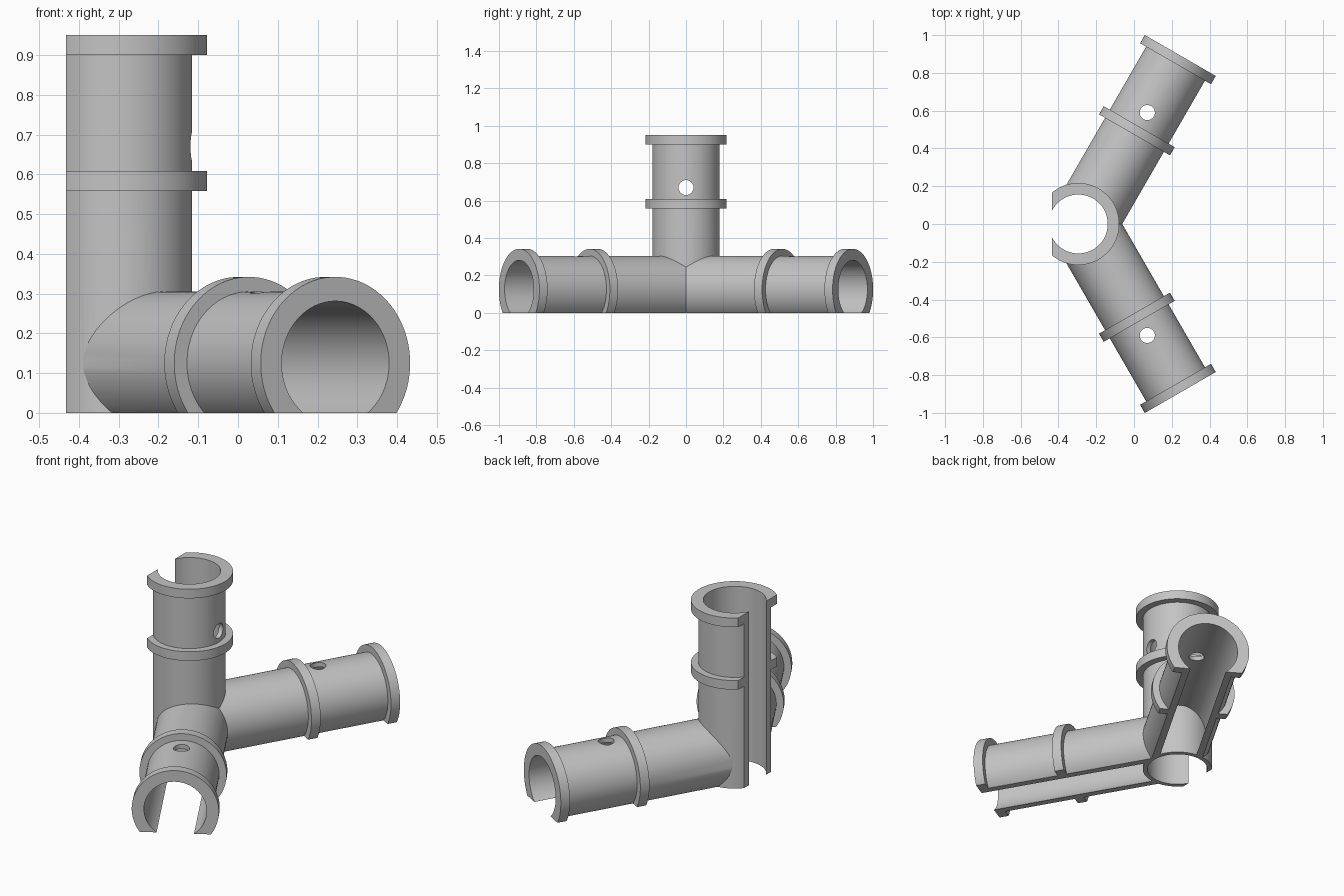
import bpy, bmesh, math
from mathutils import Matrix, Vector

cube = bpy.data.objects.get("Cube")
if cube:
    bpy.data.objects.remove(cube, do_unlink=True)

TUBE, FLANGE, BORE, HOLE, RIM = 0.18, 0.217, 0.156, 0.04, 0.05
POST_X, JOINT_X, AXIS_Z = -0.295, -0.27, 0.125
POST_TOP, ARM_LEN = 0.95, 1.03
SEGMENTS = 72

grey = bpy.data.materials.new("plain_grey")
grey.use_nodes = True
colour = (0.55, 0.55, 0.55, 1)
grey.diffuse_color = colour
grey.node_tree.nodes["Principled BSDF"].inputs["Base Color"].default_value = colour


def make(name, bm):
    bmesh.ops.recalc_face_normals(bm, faces=bm.faces)
    mesh = bpy.data.meshes.new(name)
    bm.to_mesh(mesh)
    bm.free()
    mesh.materials.append(grey)
    obj = bpy.data.objects.new(name, mesh)
    bpy.context.collection.objects.link(obj)
    return obj


def lathe(name, profile, start, direction):
    """Closed solid from (radius, distance) pairs turned about an axis."""
    bm = bmesh.new()
    angles = [math.tau * (i + 0.5) / SEGMENTS for i in range(SEGMENTS)]
    rings = [[bm.verts.new((r * math.cos(a), r * math.sin(a), d)) for a in angles]
             for r, d in profile]
    for low, high in zip(rings, rings[1:]):
        for i in range(SEGMENTS):
            j = (i + 1) % SEGMENTS
            bm.faces.new((low[i], low[j], high[j], high[i]))
    bm.faces.new(rings[0])
    bm.faces.new(rings[-1])
    turn = Vector(direction).to_track_quat("Z", "Y").to_matrix().to_4x4()
    bm.transform(Matrix.Translation(start) @ turn)
    return make(name, bm)


def rod(name, radius, start, direction, length):
    return lathe(name, [(radius, 0), (radius, length)], start, direction)


def pipe(name, start, direction, bottom, collar, end):
    """Outer pipe body with a collar part way and a flange at the end."""
    profile = [(TUBE, bottom), (TUBE, collar), (FLANGE, collar),
               (FLANGE, collar + RIM), (TUBE, collar + RIM),
               (TUBE, end - RIM), (FLANGE, end - RIM), (FLANGE, end)]
    return lathe(name, profile, start, direction)


def block(name, centre, size):
    bm = bmesh.new()
    bmesh.ops.create_cube(bm, size=size)
    bm.transform(Matrix.Translation(centre))
    return make(name, bm)


def combine(target, tool, operation="DIFFERENCE"):
    mod = target.modifiers.new(tool.name, "BOOLEAN")
    mod.operation = operation
    mod.solver = "EXACT"
    mod.object = tool
    bpy.context.view_layer.objects.active = target
    bpy.ops.object.modifier_apply(modifier=mod.name)
    bpy.data.objects.remove(tool, do_unlink=True)


# One hollow side arm
joint = Vector((JOINT_X, 0, AXIS_Z))
along = Vector((0.5, math.sin(math.pi / 3), 0))
body = pipe("pipe_connector", joint, along, 0, 0.545, ARM_LEN)
combine(body, rod("arm_bore", BORE, joint - along * 0.05, along, ARM_LEN + 0.2))

# Upright post with its own bore
base = Vector((POST_X, 0, 0))
combine(body, pipe("post", base, (0, 0, 1), -0.1, 0.558, POST_TOP), "UNION")
combine(body, rod("post_bore", BORE, base - Vector((0, 0, 0.3)), (0, 0, 1), 1.5))

# Round peg holes
combine(body, rod("arm_hole", HOLE, joint + along * 0.681, (0, 0, 1), 0.3))
combine(body, rod("post_hole", HOLE, base + Vector((0, 0, 0.67)), (1, 0, 0), 0.3))

# Flat cuts that open the pipes along their length
combine(body, block("floor_cut", (0, 0, -2), 4))
combine(body, block("side_cut", (-0.433 - 2, 0, 0), 4))

# Keep the half with the arm, then mirror it to get the other arm
bm = bmesh.new()
bm.from_mesh(body.data)
bmesh.ops.bisect_plane(bm, geom=bm.verts[:] + bm.edges[:] + bm.faces[:], dist=1e-5,
                       plane_co=(0, 0, 0), plane_no=(0, -1, 0), clear_outer=True)
bm.to_mesh(body.data)
bm.free()
mirror = body.modifiers.new("other_half", "MIRROR")
mirror.use_axis = (False, True, False)
mirror.merge_threshold = 1e-4
bpy.context.view_layer.objects.active = body
bpy.ops.object.modifier_apply(modifier=mirror.name)

# Smooth walls with crisp edges
bpy.ops.object.select_all(action="DESELECT")
body.select_set(True)
bpy.ops.object.shade_smooth_by_angle(angle=math.radians(30))
